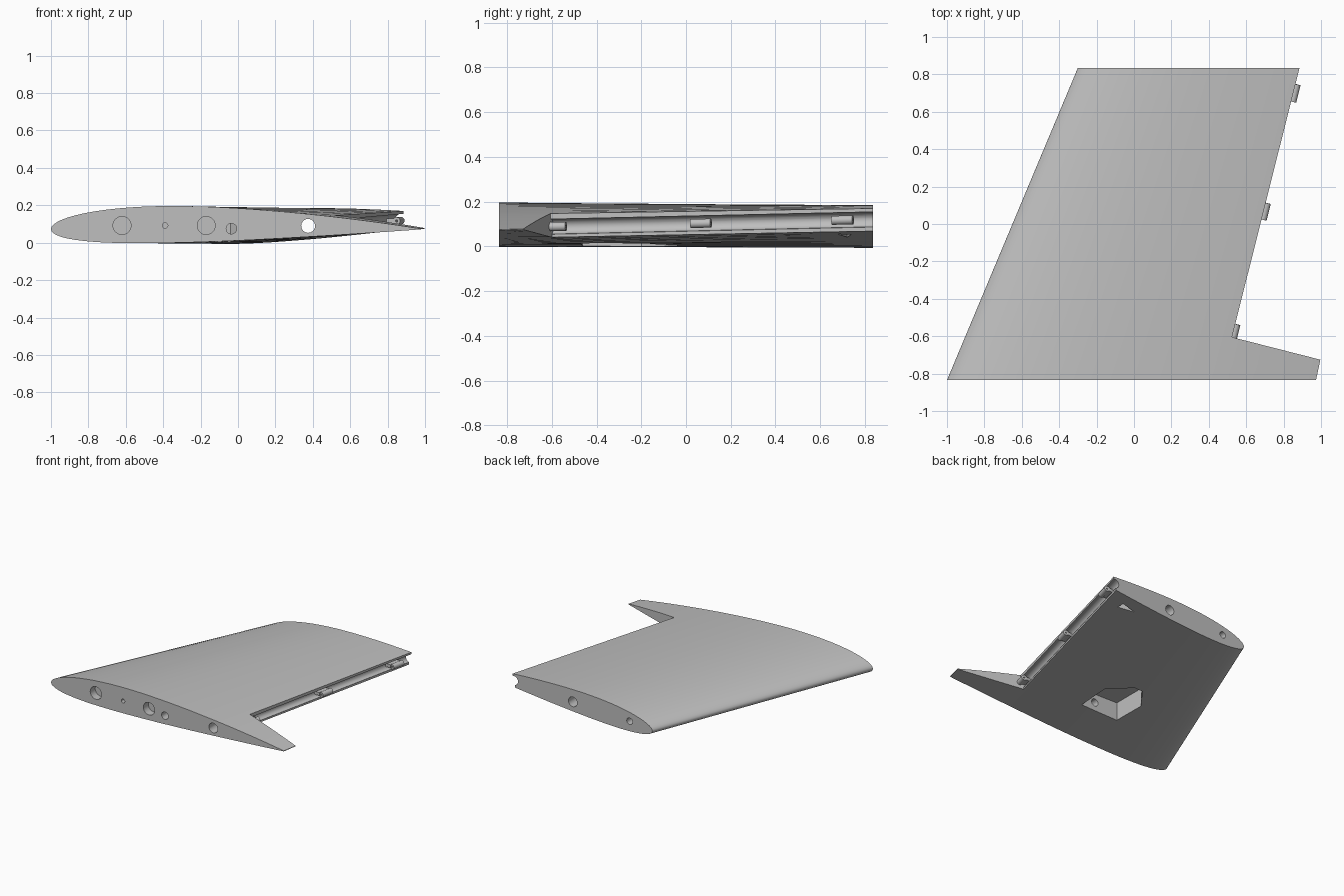
import bpy, bmesh, math
from mathutils import Vector

cube = bpy.data.objects.get("Cube")
if cube:
    bpy.data.objects.remove(cube, do_unlink=True)

grey = bpy.data.materials.new("light_grey")
grey.use_nodes = True
COLOUR = (0.52, 0.52, 0.52, 1)
grey.diffuse_color = COLOUR
grey.node_tree.nodes["Principled BSDF"].inputs["Base Color"].default_value = COLOUR


def loft(name, sections):
    """Closed solid through matching rings of points."""
    bm = bmesh.new()
    rings = [[bm.verts.new(p) for p in ring] for ring in sections]
    n = len(rings[0])
    for a, b in zip(rings, rings[1:]):
        for i in range(n):
            j = (i + 1) % n
            bm.faces.new((a[i], a[j], b[j], b[i]))
    bm.faces.new(rings[0])
    bm.faces.new(rings[-1])
    bmesh.ops.recalc_face_normals(bm, faces=bm.faces)
    mesh = bpy.data.meshes.new(name)
    bm.to_mesh(mesh)
    bm.free()
    ob = bpy.data.objects.new(name, mesh)
    bpy.context.collection.objects.link(ob)
    mesh.materials.append(grey)
    return ob


def tube(name, a, b, radius, sides=32):
    """Straight cylinder between two points."""
    a, b = Vector(a), Vector(b)
    d = (b - a).normalized()
    side = d.cross(Vector((0, 0, 1))).normalized()
    up = side.cross(d)
    turn = [2 * math.pi * i / sides for i in range(sides)]
    return loft(name, [[p + radius * (side * math.cos(t) + up * math.sin(t)) for t in turn]
                       for p in (a, b)])


def prism(name, outline, z0, z1):
    return loft(name, [[(x, y, z) for x, y in outline] for z in (z0, z1)])


def cut(target, cutter):
    mod = target.modifiers.new("cut", "BOOLEAN")
    mod.operation = "DIFFERENCE"
    mod.solver = "EXACT"
    mod.object = cutter
    bpy.context.view_layer.objects.active = target
    bpy.ops.object.modifier_apply(modifier=mod.name)
    bpy.data.objects.remove(cutter, do_unlink=True)


def shade(ob, angle=30):
    bpy.ops.object.select_all(action="DESELECT")
    ob.select_set(True)
    bpy.context.view_layer.objects.active = ob
    bpy.ops.object.shade_smooth_by_angle(angle=math.radians(angle))


def airfoil(y, lead, chord, z, thick, slope, n=36):
    """Cambered section with a thin blunt trailing edge."""
    def point(t, sign):
        half = 5 * thick * (0.2969 * math.sqrt(t) - 0.126 * t - 0.3516 * t**2
                            + 0.2843 * t**3 - 0.1015 * t**4)
        m, p = 0.013, 0.4
        camber = m / p**2 * (2*p*t - t*t) if t < p else m / (1-p)**2 * (1 - 2*p + 2*p*t - t*t)
        return (lead + t * chord, y, z + chord * (camber + sign * half + slope * t))
    ts = [(1 - math.cos(math.pi * i / n)) / 2 for i in range(n + 1)]
    return [point(t, 1) for t in reversed(ts)] + [point(t, -1) for t in ts[1:]]


# Wing panel, lofted from root to tip
ROOT, TIP = -0.835, 0.835
wing = loft("wing_panel", [airfoil(ROOT, -1, 1.973, 0.073, 0.1, 0),
                           airfoil(TIP, -0.3, 1.63, 0.046, 0.107, 0.05)])

# Control surface bay: concave spar face and slanted inner end
def hinge(y):
    return Vector((0.525 + 0.251 * (y + 0.6), y, 0.088 + 0.0225 * (y + 0.6)))

def cove(y, slant):
    c = hinge(y)
    pts = [(0, 0.3), (0, 0.034)]
    pts += [(-0.012 - 0.034 * math.sin(math.pi * i / 12), 0.034 * math.cos(math.pi * i / 12))
            for i in range(1, 12)]
    pts += [(-0.022, -0.034), (-0.022, -0.3), (0.95, -0.3), (0.95, 0.3)]
    return [(c.x + u, y - slant * u, c.z + w) for u, w in pts]

cut(wing, loft("bay_cutter", [cove(-0.605, 0.255), cove(0.95, 0)]))

# Equipment bay in the underside
bay = [(-0.23, -0.46), (0.08, -0.47), (0.1, -0.2), (-0.04, -0.04), (-0.11, -0.04), (-0.23, -0.2)]
cut(wing, prism("underside_cutter", bay, -0.1, 0.14))
recess = [(-0.2, -0.17), (-0.14, -0.09), (-0.17, -0.06), (-0.23, -0.14)]
cut(wing, prism("recess_cutter", recess, 0.04, 0.11))

# Pushrod slot near the tip
cut(wing, prism("slot_cutter", [(0.6, 0.72), (0.72, 0.68), (0.72, 0.74)], -0.1, 0.1))

# Holes in the root and tip faces: x, z, radius, start y, end y
for x, z, r, y0, y1 in [(-0.62, 0.092, 0.048, -0.9, ROOT + 0.06),
                        (-0.17, 0.092, 0.048, -0.9, ROOT + 0.06),
                        (-0.39, 0.092, 0.015, -0.9, ROOT + 0.06),
                        (-0.035, 0.075, 0.028, -0.9, -0.4),
                        (0.375, 0.09, 0.037, -0.9, 0.9),
                        (-0.107, 0.07, 0.025, 0.5, 0.9)]:
    cut(wing, tube("bore_cutter", (x, y0, z), (x, y1, z), r))
shade(wing)

# Hinge knuckles with a pin hole and a tab into the spar
for i, (y, length) in enumerate([(-0.575, 0.08), (0.067, 0.092), (0.7, 0.096)]):
    run = (hinge(1) - hinge(0)).normalized()
    c = hinge(y) + Vector((0.008, 0, 0))
    a, b = c - run * length / 2, c + run * length / 2
    knuckle = tube(f"hinge_knuckle_{i + 1}", a, b, 0.02, 24)
    cut(knuckle, tube("pin_cutter", a - run * 0.05, b + run * 0.05, 0.006, 16))
    shade(knuckle)
    loft(f"hinge_tab_{i + 1}", [[p + Vector((u, 0, w)) for u, w in
                                 ((-0.07, -0.012), (-0.012, -0.012), (-0.012, 0.012), (-0.07, 0.012))]
                                for p in (a, b)])
